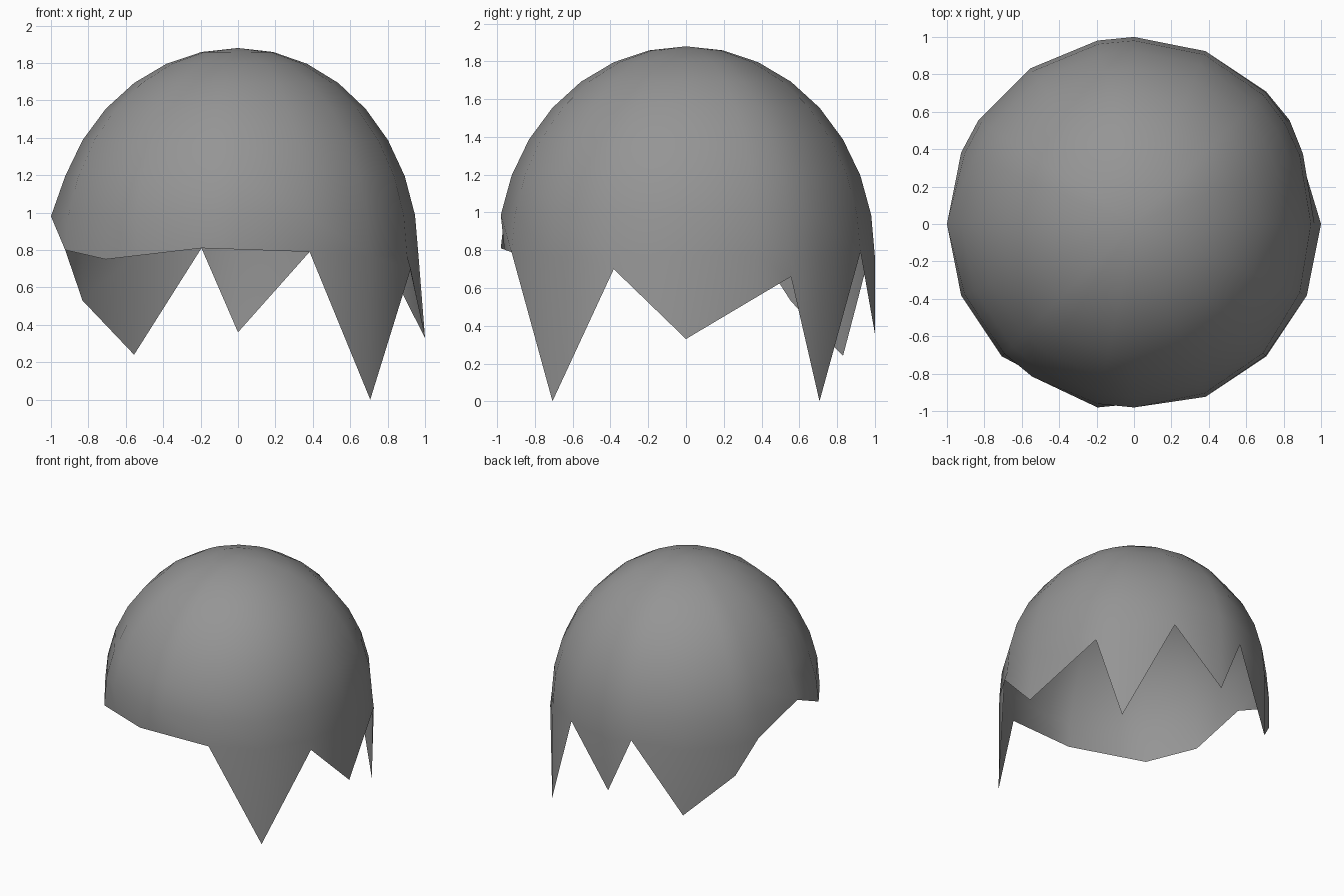
import bpy, bmesh
from math import sin, cos, radians, hypot, atan2
from mathutils import Vector

cube = bpy.data.objects.get("Cube")
if cube:
    bpy.data.objects.remove(cube)

# Jagged hem: step around the circle (32 steps, from +x) and height
STEPS = 32
HEM = {0: .33, 3: .66, 4: 0, 6: .79, 8: .36, 9: .81, 11: .24, 13: .53,
       14: .80, 16: .98, 18: .80, 20: .75, 23: .81, 26: .79, 28: 0, 30: .70}
EXTRA = [2, 21, 24]          # columns that round out the widest gaps
CENTRE, HEIGHT = .77, 1.11   # dome proportions


def on_circle(step, z):
    a = radians(step * 360 / STEPS)
    return Vector((cos(a), sin(a), z))


def hem_point(step):
    """Hem corner, or a point on the straight edge between two corners."""
    if step in HEM:
        return on_circle(step, HEM[step])
    lo = max(s for s in HEM if s < step)
    hi = min(s for s in HEM if s > step)
    t = (step - lo) / (hi - lo)
    return on_circle(lo, HEM[lo]).lerp(on_circle(hi, HEM[hi]), t)


def dome_point(step, ring):
    """Point on the dome, slightly flattened towards +x."""
    e = radians(90 - ring * 90 / 8)
    p = on_circle(step, CENTRE + HEIGHT * sin(e))
    flat = 1 - .035 * max(0, p.x) ** 6
    return Vector((p.x * cos(e) * flat, p.y * cos(e) * flat, p.z))


# Hair shell: columns running from the crown to the hem
bm = bmesh.new()
crown = bm.verts.new((0, 0, CENTRE + HEIGHT))
columns = []
for step in sorted(list(HEM) + EXTRA):
    end = hem_point(step)
    column = []
    for ring in range(1, 9):
        p = dome_point(step, ring)
        column.append(bm.verts.new(p if p.z > end.z + .05 else end))
    column.append(bm.verts.new(end))
    columns.append(column)

for a, b in zip(columns, columns[1:] + columns[:1]):
    bm.faces.new((crown, a[0], b[0]))
    for i in range(len(a) - 1):
        bm.faces.new((a[i], a[i + 1], b[i + 1], b[i]))
bmesh.ops.remove_doubles(bm, verts=bm.verts, dist=.001)
for face in bm.faces:
    face.smooth = True

mesh = bpy.data.meshes.new("hair_shell")
bm.to_mesh(mesh)
bm.free()
hair = bpy.data.objects.new("hair_shell", mesh)
bpy.context.collection.objects.link(hair)

# Plain grey
grey = bpy.data.materials.new("grey")
grey.use_nodes = True
colour = (.3, .3, .3, 1)
grey.diffuse_color = colour
grey.node_tree.nodes["Principled BSDF"].inputs["Base Color"].default_value = colour
mesh.materials.append(grey)
